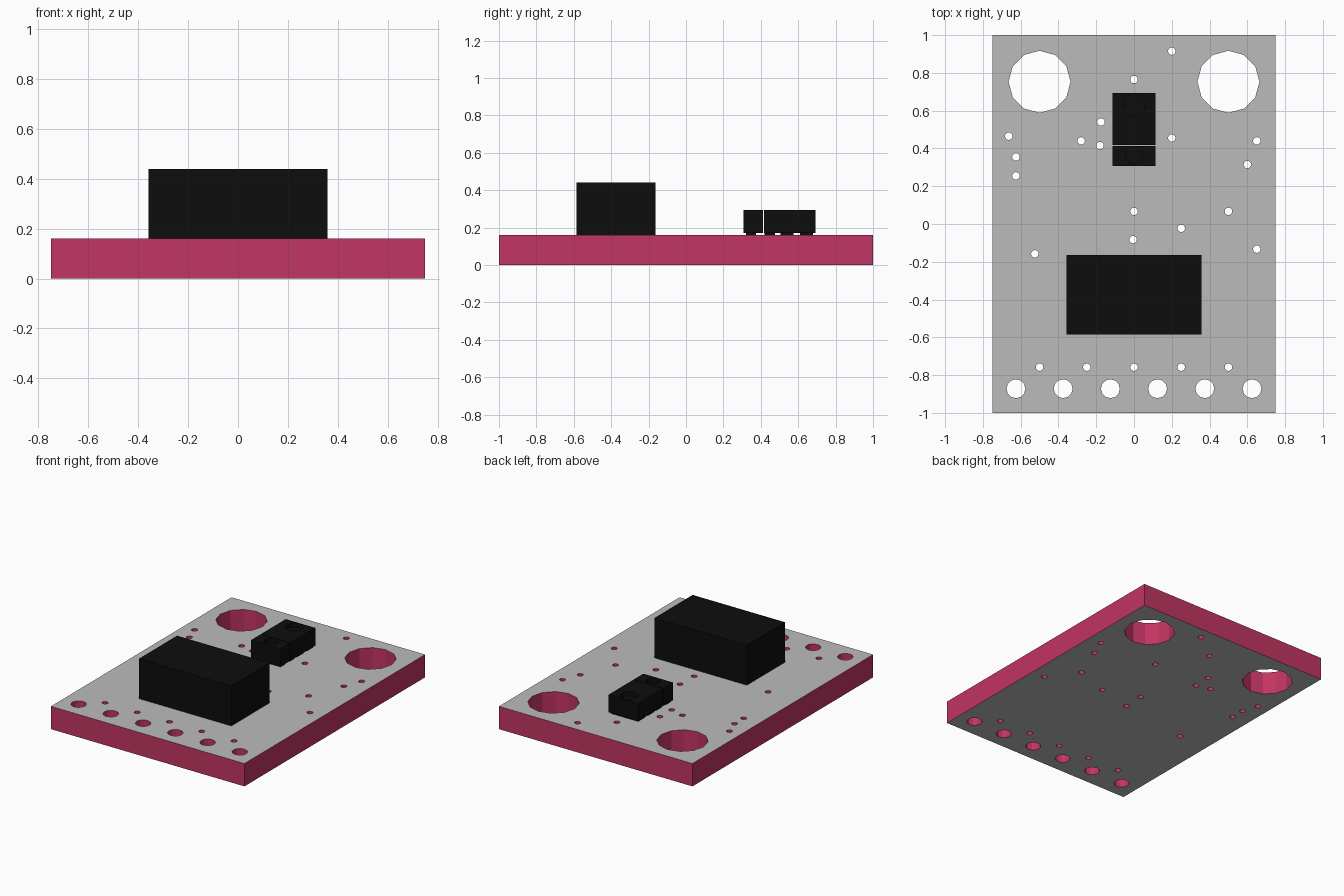
import bpy, bmesh, math

if "Cube" in bpy.data.objects:
    bpy.data.objects.remove(bpy.data.objects["Cube"])


def material(name, rgb):
    m = bpy.data.materials.new(name)
    m.diffuse_color = (*rgb, 1)
    m.use_nodes = True
    m.node_tree.nodes["Principled BSDF"].inputs["Base Color"].default_value = m.diffuse_color
    return m


CRIMSON = material("crimson", (0.54, 0.035, 0.125))
GREY = material("light grey", (0.5, 0.5, 0.5))
BLACK = material("black", (0.004, 0.004, 0.004))


def ring(x, y, r, n=12):
    return [(x + r * math.cos(2 * math.pi * i / n), y + r * math.sin(2 * math.pi * i / n))
            for i in range(n)]


def slab(name, outline, holes, z0, z1):
    """Flat plate with through holes, made from a filled 2D curve."""
    cu = bpy.data.curves.new(name, 'CURVE')
    cu.dimensions = '2D'
    cu.fill_mode = 'BOTH'
    cu.extrude = (z1 - z0) / 2
    for pts in [outline] + holes:
        sp = cu.splines.new('POLY')
        sp.points.add(len(pts) - 1)
        for p, (x, y) in zip(sp.points, pts):
            p.co = (x, y, 0, 1)
        sp.use_cyclic_u = True
    tmp = bpy.data.objects.new(name + "_curve", cu)
    bpy.context.collection.objects.link(tmp)
    dg = bpy.context.evaluated_depsgraph_get()
    me = bpy.data.meshes.new_from_object(tmp.evaluated_get(dg))
    bpy.data.objects.remove(tmp)
    bm = bmesh.new()
    bm.from_mesh(me)
    bmesh.ops.remove_doubles(bm, verts=bm.verts, dist=1e-5)
    bmesh.ops.translate(bm, verts=bm.verts, vec=(0, 0, (z0 + z1) / 2))
    bmesh.ops.recalc_face_normals(bm, faces=bm.faces)
    for f in bm.faces:
        f.smooth = False
    bm.to_mesh(me)
    bm.free()
    me.name = name
    ob = bpy.data.objects.new(name, me)
    bpy.context.collection.objects.link(ob)
    return ob


def box(name, x, y0, y1, z0, z1):
    """Black box, symmetric in x."""
    ob = slab(name, [(-x, y0), (x, y0), (x, y1), (-x, y1)], [], z0, z1)
    ob.data.materials.clear()
    ob.data.materials.append(BLACK)
    return ob


def recess(ob, x, y, r, z0, z1):
    """Sink a round pocket into the top of a part."""
    cut = slab("cutter", ring(x, y, r, 20), [], z0, z1)
    cut.hide_render = True
    mod = ob.modifiers.new("pocket", 'BOOLEAN')
    mod.operation = 'DIFFERENCE'
    mod.solver = 'EXACT'
    mod.object = cut
    bpy.context.view_layer.objects.active = ob
    bpy.ops.object.modifier_apply(modifier=mod.name)
    bpy.data.objects.remove(cut)


# Circuit board with mounting holes, pin holes and vias
TOP = 0.16
vias = [(0, .765), (.2, .915), (-.175, .54), (-.28, .44), (-.18, .415), (.2, .455),
        (-.663, .465), (-.625, .355), (-.625, .255), (.65, .44), (.6, .315), (0, .067),
        (.5, .067), (.25, -.023), (-.005, -.083), (.65, -.133), (-.525, -.158)]
vias += [(0.25 * i, -.758) for i in range(-2, 3)]
holes = [ring(s * 0.5, 0.753, 0.164) for s in (-1, 1)]
holes += [ring(-0.625 + 0.25 * i, -0.872, 0.05) for i in range(6)]
holes += [ring(x, y, 0.02) for x, y in vias]
board = slab("circuit_board", [(-.75, -1), (.75, -1), (.75, 1), (-.75, 1)], holes, 0, TOP)
board.data.materials.clear()
board.data.materials.append(CRIMSON)
board.data.materials.append(GREY)
for f in board.data.polygons:  # grey faces, crimson edges and hole walls
    f.material_index = 1 if abs(f.normal.z) > 0.5 else 0

# Large component block
box("large_block", 0.358, -0.585, -0.163, TOP, 0.44)

# Two-part small component with round pockets and feet
rear = box("small_component_rear", 0.115, 0.417, 0.693, 0.172, 0.294)
recess(rear, 0, 0.63, 0.058, 0.265, 0.35)
front = box("small_component_front", 0.115, 0.308, 0.412, 0.172, 0.294)
recess(front, 0, 0.365, 0.046, 0.265, 0.35)
for i, (a, b) in enumerate([(.32, .375), (.42, .475), (.505, .575), (.61, .68)]):
    box(f"component_foot_{i + 1}", 0.105, a, b, TOP, 0.174)
